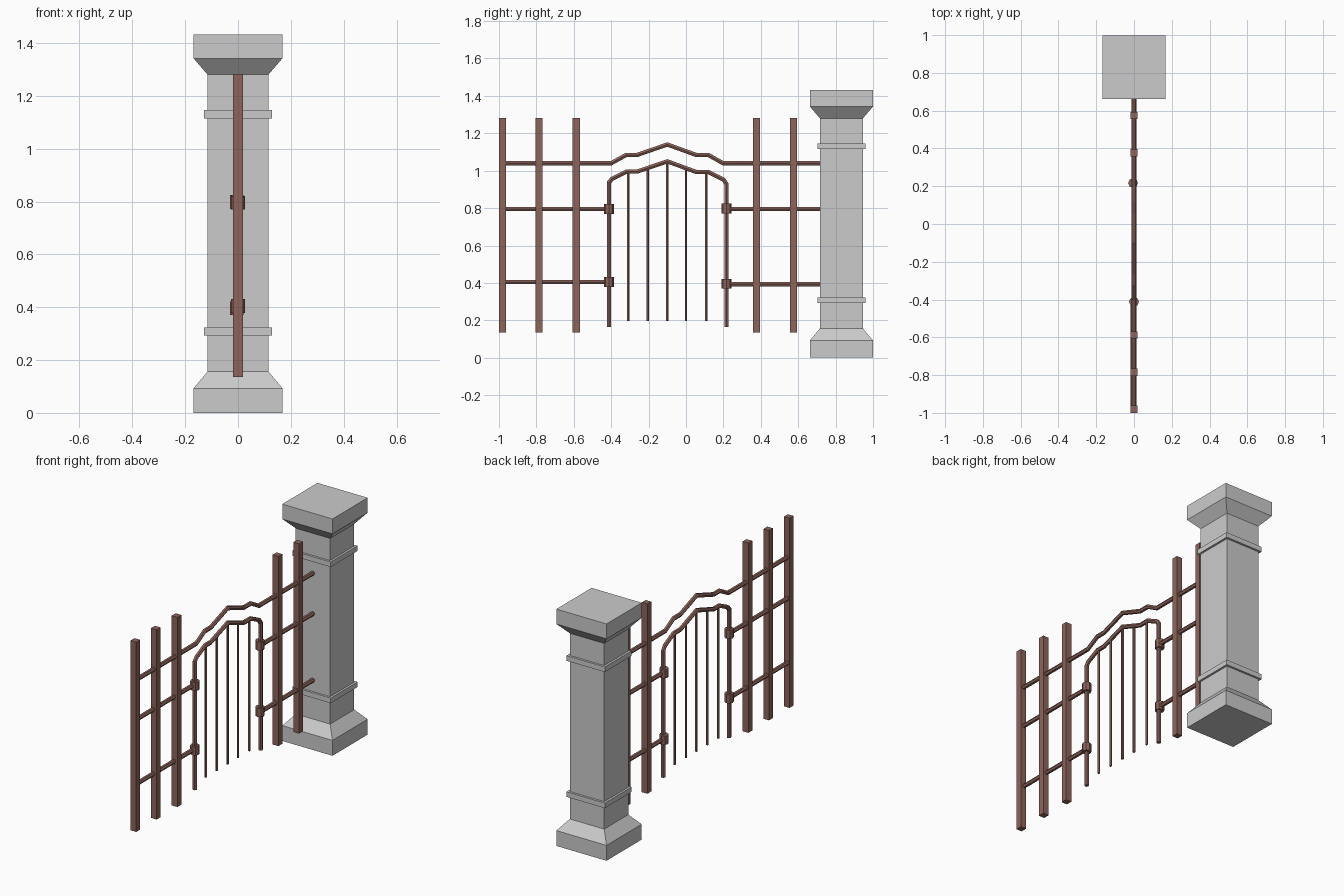
import bpy, bmesh
from math import cos, sin, pi
from mathutils import Vector

if "Cube" in bpy.data.objects:
    bpy.data.objects.remove(bpy.data.objects["Cube"])

rust = bpy.data.materials.new("rusty_iron")
rust.diffuse_color = (0.27, 0.13, 0.105, 1)
rust.use_nodes = True
rust.node_tree.nodes["Principled BSDF"].inputs["Base Color"].default_value = rust.diffuse_color


def finish(bm, name, mat=None):
    bmesh.ops.recalc_face_normals(bm, faces=bm.faces)
    mesh = bpy.data.meshes.new(name)
    bm.to_mesh(mesh)
    bm.free()
    if mat:
        mesh.materials.append(mat)
    ob = bpy.data.objects.new(name, mesh)
    bpy.context.collection.objects.link(ob)
    return ob


def loft(name, rings, mat=None):
    """Skin a list of equal-length point rings and cap both ends."""
    bm = bmesh.new()
    rows = [[bm.verts.new(p) for p in ring] for ring in rings]
    n = len(rows[0])
    for a, b in zip(rows, rows[1:]):
        for i in range(n):
            j = (i + 1) % n
            bm.faces.new((a[i], a[j], b[j], b[i]))
    bm.faces.new(rows[0])
    bm.faces.new(rows[-1])
    return finish(bm, name, mat)


def square_stack(name, y, profile, mat=None):
    """Square column from (half width, z) steps."""
    return loft(name, [[(sx * h, y + sy * h, z) for sx, sy in
                        ((-1, -1), (1, -1), (1, 1), (-1, 1))]
                       for h, z in profile], mat)


def tube(name, path, r, sides=6, x=0.0):
    """Mitred tube along a path of (y, z) points."""
    pts = [Vector((0, y, z)) for y, z in path]
    rings = []
    for i, p in enumerate(pts):
        d0 = (p - pts[i - 1]).normalized() if i else (pts[1] - p).normalized()
        d1 = (pts[i + 1] - p).normalized() if i < len(pts) - 1 else d0
        t = (d0 + d1).normalized()
        side = Vector((0, -t.z, t.y)) / max(t.dot(d0), 0.5)
        rings.append([p + Vector((x + r * cos(a), 0, 0)) + side * r * sin(a)
                      for a in (2 * pi * k / sides for k in range(sides))])
    return loft(name, rings, rust)


# Stone pillar with flared base and cap, plus two bands
PY = 0.831
square_stack("pillar", PY, [(0.168, 0), (0.168, 0.093), (0.115, 0.157),
                            (0.115, 1.28), (0.168, 1.342), (0.168, 1.432)])
for label, z in (("lower", 0.292), ("upper", 1.115)):
    square_stack(label + "_band", PY, [(0.128, z), (0.128, z + 0.031)])

# Square fence posts
for i, y in enumerate((-0.981, -0.785, -0.587, 0.377, 0.575)):
    square_stack(f"fence_post_{i}", y, [(0.019, 0.135), (0.019, 1.282)], rust)

# Arched top rail
tube("top_rail", [(-0.97, 1.04), (-0.4, 1.04), (-0.32, 1.084), (-0.262, 1.084),
                  (-0.1, 1.14), (0.055, 1.084), (0.12, 1.084), (0.198, 1.04),
                  (0.725, 1.04)], 0.013)

# Straight rails and the clamps holding the gate
for label, z, zr in (("middle", 0.795, 0.795), ("lower", 0.405, 0.393)):
    tube(label + "_rail_left", [(-0.97, z), (-0.41, z)], 0.013, x=-0.005)
    tube(label + "_rail_right", [(0.217, zr), (0.725, zr)], 0.013)
    for end, y, x, zc in (("left", -0.412, 0.0, z), ("right", 0.217, -0.005, zr + 0.003)):
        tube(f"{label}_clamp_{end}", [(y, zc - 0.026), (y, zc + 0.026)], 0.026, 8, x)

# Gate frame
tube("gate_frame", [(-0.412, 0.163), (-0.412, 0.938), (-0.395, 0.957),
                    (-0.318, 0.995), (-0.262, 0.995), (-0.1, 1.05),
                    (0.055, 0.993), (0.12, 0.993), (0.2, 0.953),
                    (0.216, 0.93), (0.216, 0.163)], 0.013)

# Thin gate bars
for i, (y, top) in enumerate(((-0.308, 0.995), (-0.204, 1.013), (-0.1, 1.045),
                              (0.0, 1.01), (0.109, 0.993))):
    tube(f"gate_bar_{i}", [(y, 0.197), (y, top)], 0.0075)
